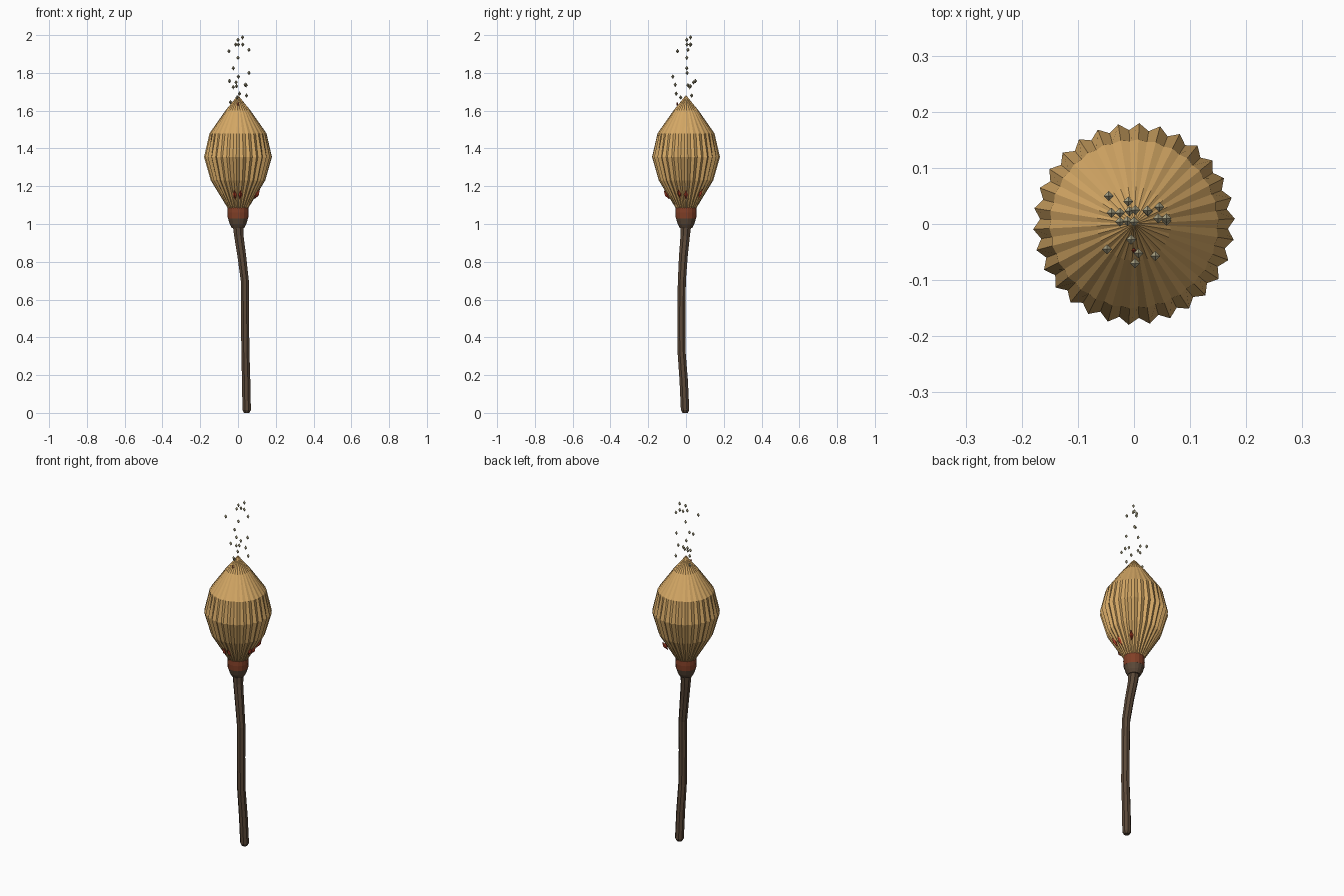
import bpy, bmesh, math
from mathutils import Vector, Matrix


def mat(name, c):
    m = bpy.data.materials.new(name)
    m.diffuse_color = (*c, 1)
    return m


STRAW = mat("straw", (0.66, 0.39, 0.13))
WOOD = mat("dark wood", (0.105, 0.066, 0.04))
RED = mat("ember red", (0.42, 0.05, 0.02))
BAND = mat("rust band", (0.22, 0.05, 0.02))
SPARK = mat("sparkle", (0.42, 0.38, 0.24))


def finish(bm, name, m):
    bmesh.ops.recalc_face_normals(bm, faces=bm.faces)
    me = bpy.data.meshes.new(name)
    bm.to_mesh(me)
    bm.free()
    me.materials.append(m)
    ob = bpy.data.objects.new(name, me)
    bpy.context.collection.objects.link(ob)
    return ob


def loft(name, m, rings, n, flute=0.0):
    """Rings of (x, y, z, radius, flute scale) joined by quads and capped."""
    bm = bmesh.new()
    loops = []
    for x, y, z, r, k in rings:
        loop = []
        for i in range(n):
            a = 2 * math.pi * (i + 0.5) / n
            q = r * (1 - flute * k * (i % 2))
            loop.append(bm.verts.new((x + q * math.cos(a), y + q * math.sin(a), z)))
        loops.append(loop)
    for a, b in zip(loops, loops[1:]):
        for i in range(n):
            j = (i + 1) % n
            bm.faces.new((a[i], a[j], b[j], b[i]))
    bm.faces.new(loops[0][::-1])
    bm.faces.new(loops[-1])
    return finish(bm, name, m)


def shards(name, m, items):
    """Octahedra given by centre, axis direction, half width, half length."""
    bm = bmesh.new()
    for c, axis, w, h in items:
        rot = Vector(axis).to_track_quat('Z', 'Y').to_matrix()
        pts = [(w, 0, 0), (0, w, 0), (-w, 0, 0), (0, -w, 0), (0, 0, h), (0, 0, -h)]
        v = [bm.verts.new(Vector(c) + rot @ Vector(p)) for p in pts]
        for i in range(4):
            j = (i + 1) % 4
            bm.faces.new((v[i], v[j], v[4]))
            bm.faces.new((v[j], v[i], v[5]))
    return finish(bm, name, m)


# crooked handle
loft("handle", WOOD, [
    (0.046, -0.005, 0.0, 0.015, 0), (0.046, -0.005, 0.015, 0.024, 0),
    (0.043, -0.012, 0.17, 0.024, 0), (0.039, -0.024, 0.33, 0.023, 0),
    (0.037, -0.025, 0.52, 0.023, 0), (0.036, -0.022, 0.70, 0.023, 0),
    (0.020, -0.014, 0.83, 0.025, 0), (0.004, -0.004, 0.94, 0.027, 0),
    (0.0, 0.0, 1.01, 0.032, 0)], 8)

# collar under the straw, with a rust band
loft("collar", WOOD, [
    (0, 0, 0.98, 0.034, 0), (0, 0, 1.00, 0.045, 0),
    (0, 0, 1.03, 0.054, 0), (0, 0, 1.09, 0.050, 0)], 16)
loft("collar_band", BAND, [
    (0, 0, 1.03, 0.055, 0), (0, 0, 1.06, 0.057, 0),
    (0, 0, 1.09, 0.055, 0)], 16)

# fluted straw head
loft("straw_head", STRAW, [
    (0, 0, 1.08, 0.052, 0.6), (0, 0, 1.23, 0.144, 1), (0, 0, 1.355, 0.18, 1),
    (0, 0, 1.48, 0.151, 0.3), (0, 0, 1.60, 0.067, 0.6),
    (0, 0, 1.68, 0.002, 0)], 60, 0.07)

# red embers lying on the straw
embers = []
for x, y, z in [(-0.017, -0.102, 1.155), (0.012, -0.102, 1.155),
                (0.101, -0.036, 1.16), (0.099, 0.0, 1.155), (0.082, 0.076, 1.16)]:
    out = Vector((x, y, 0)).normalized()
    embers.append(((x, y, z), out * 0.5 + Vector((0, 0, 0.8)), 0.011, 0.03))
embers.append(((0, -0.047, 1.635), (0, 0, 1), 0.005, 0.013))
shards("embers", RED, embers)

# sparkles rising from the tip
pos = [(0.024, 0.024, 1.988), (0, 0.004, 1.975), (-0.012, 0.005, 1.95),
       (0.002, 0.025, 1.95), (0.025, 0.022, 1.95), (-0.048, -0.045, 1.915),
       (0.058, 0.01, 1.922), (0, 0.004, 1.88), (-0.025, 0.004, 1.825),
       (0.058, 0.006, 1.80), (0.002, -0.07, 1.78), (-0.045, 0.05, 1.757),
       (-0.01, 0.04, 1.75), (0.038, -0.057, 1.737), (-0.025, 0.02, 1.725),
       (0.043, 0.01, 1.735), (0.008, -0.052, 1.69), (0.045, 0.03, 1.68),
       (-0.005, -0.028, 1.67), (-0.04, 0.02, 1.645), (-0.008, 0.023, 1.73)]
shards("sparkles", SPARK, [(p, (0, 0, 1), 0.009, 0.012) for p in pos])
